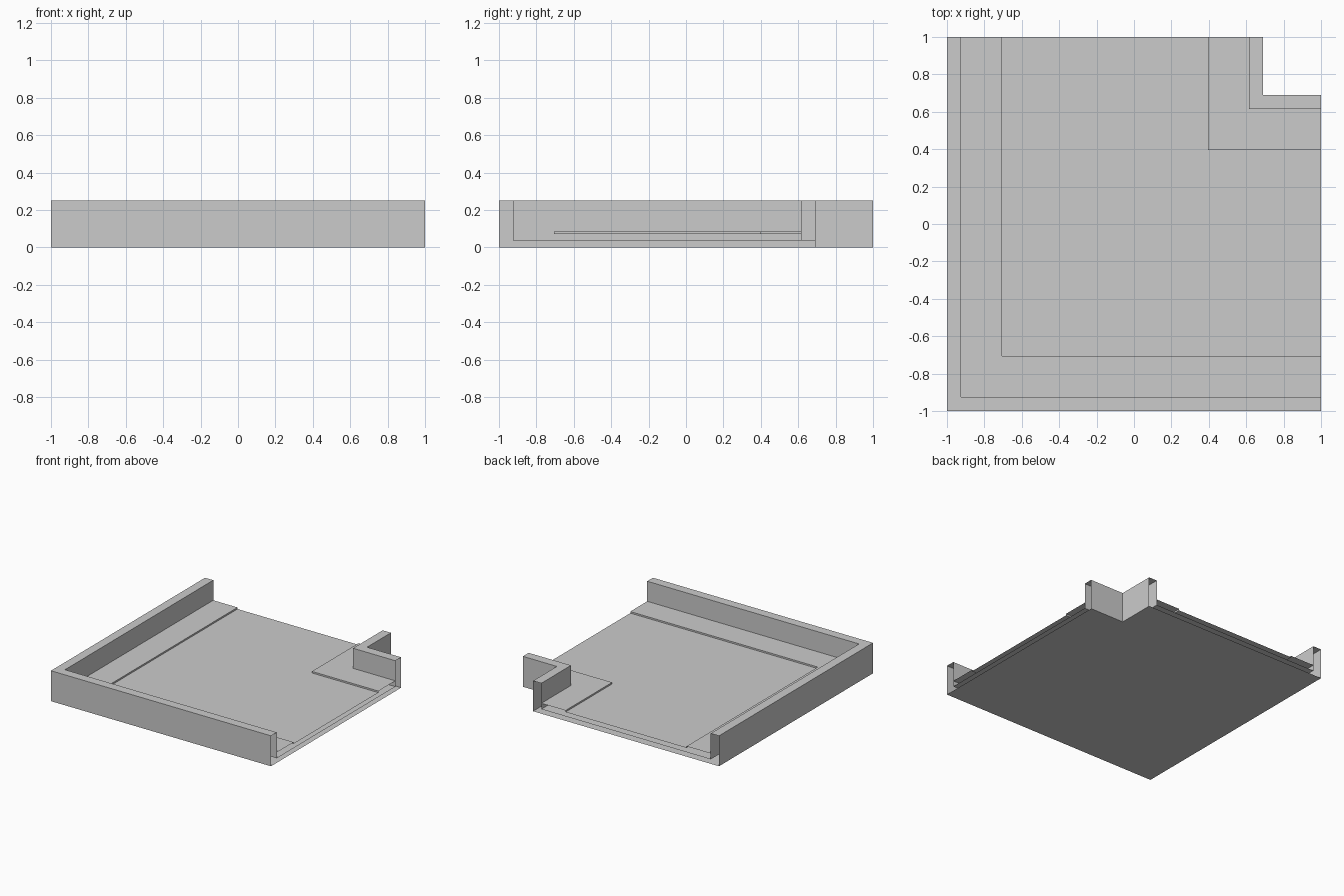
import bpy
import bmesh

if "Cube" in bpy.data.objects:
    bpy.data.objects.remove(bpy.data.objects["Cube"])

END = 1.0        # open edges of the corner tile lie on x = 1 and y = 1
WALL = 0.075     # wall thickness
WALK = 0.22      # walkway width
OUTER, NOTCH = -1.0, 0.69
TOP, FLOOR, ROAD, KERB = 0.25, 0.037, 0.072, 0.085


def corner_sweep(name, profile, closed=False):
    """Sweep a (distance, height) profile round a mitred right-angle corner."""
    bm = bmesh.new()
    rows = [[bm.verts.new(p) for p in ((d, END, z), (d, d, z), (END, d, z))]
            for d, z in profile]
    pairs = list(zip(rows, rows[1:]))
    if closed:
        pairs.append((rows[-1], rows[0]))
    for a, b in pairs:
        for i in range(2):
            bm.faces.new((a[i], a[i + 1], b[i + 1], b[i]))
    mesh = bpy.data.meshes.new(name)
    bm.to_mesh(mesh)
    bm.free()
    obj = bpy.data.objects.new(name, mesh)
    bpy.context.collection.objects.link(obj)
    return obj


outer_in = OUTER + WALL
notch_in = NOTCH - WALL

# Hollow base with the outer wall and the inner-corner wall, open at both ends
corner_sweep("walled_base", [
    (OUTER, 0), (OUTER, TOP), (outer_in, TOP), (outer_in, FLOOR),
    (notch_in, FLOOR), (notch_in, TOP), (NOTCH, TOP), (NOTCH, 0)], closed=True)

# Raised walkways on both sides with the sunken path between them
corner_sweep("walkway_deck", [
    (outer_in, KERB), (outer_in + WALK, KERB), (outer_in + WALK, ROAD),
    (notch_in - WALK, ROAD), (notch_in - WALK, KERB), (notch_in, KERB)])
